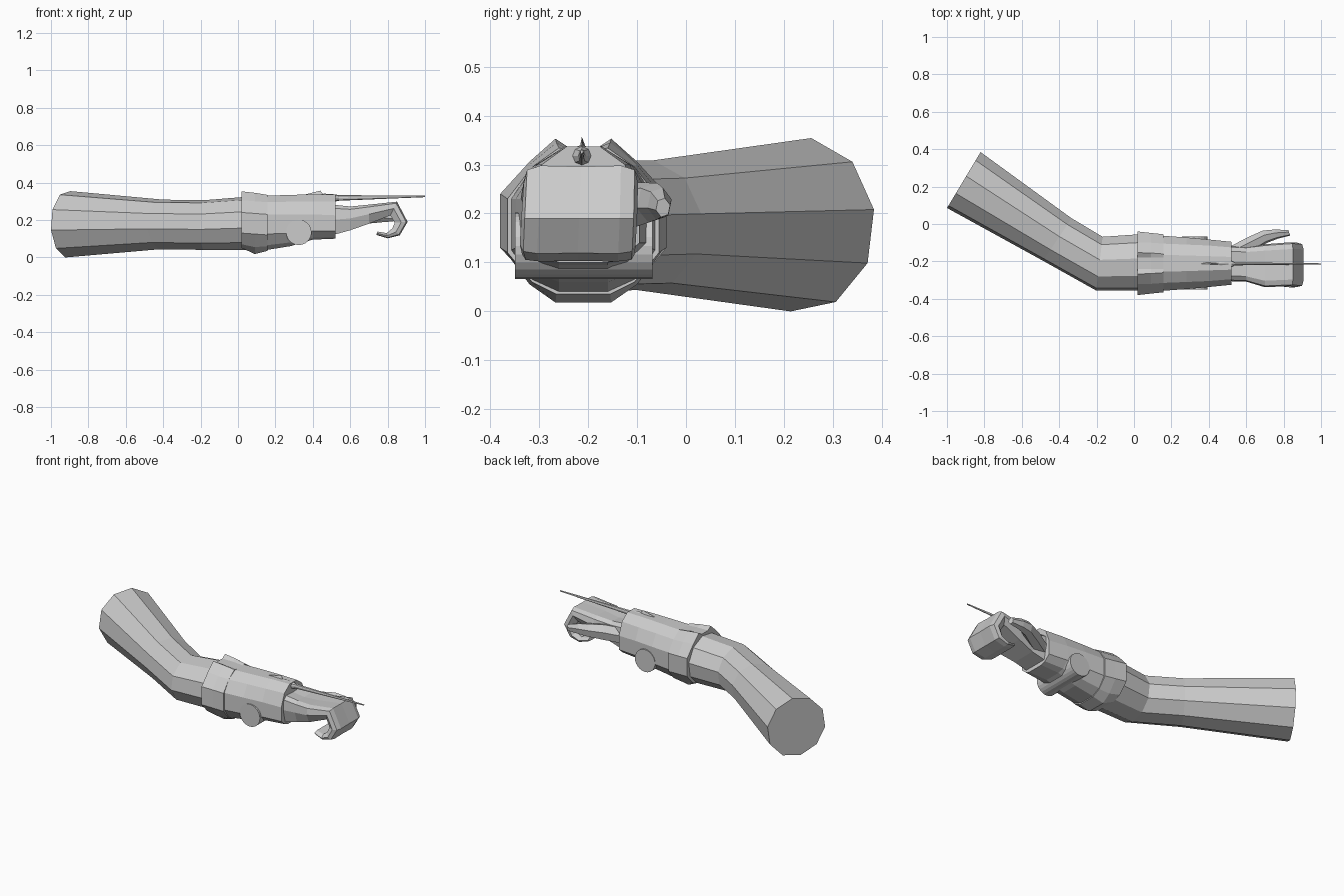
import bpy, bmesh, math
from mathutils import Vector


def loft(name, rings):
    """Skin a list of equal-length point rings and cap both ends."""
    bm = bmesh.new()
    vs = [[bm.verts.new(p) for p in r] for r in rings]
    n = len(rings[0])
    for a, b in zip(vs, vs[1:]):
        for i in range(n):
            j = (i + 1) % n
            bm.faces.new((a[i], a[j], b[j], b[i]))
    bm.faces.new(vs[0])
    bm.faces.new(vs[-1])
    bmesh.ops.recalc_face_normals(bm, faces=bm.faces[:])
    me = bpy.data.meshes.new(name)
    bm.to_mesh(me)
    bm.free()
    ob = bpy.data.objects.new(name, me)
    bpy.context.collection.objects.link(ob)
    return ob


def oval(c, side, hw, hz, n, phase=0):
    """Upright n-sided ring at c; side is the horizontal width direction."""
    w = Vector((side[0], side[1], 0)).normalized()
    out = []
    for i in range(n):
        a = math.radians(phase) + math.tau * i / n
        out.append(Vector(c) + w * hw * math.cos(a) + Vector((0, 0, hz * math.sin(a))))
    return out


def mirrored(x, half, yc=-0.21):
    """Ring at x from right-half (y offset, z) points, mirrored about yc."""
    return ([(x, yc + y, z) for y, z in half]
            + [(x, yc - y, z) for y, z in reversed(half)])


# Sleeve: upper arm, elbow and forearm
loft("sleeve", [
    oval((-0.91, 0.235, 0.177), (0.515, 0.857), 0.177, 0.179, 10, 10),
    oval((-0.41, -0.083, 0.176), (0.55, 0.83), 0.139, 0.134, 10, 10),
    oval((-0.185, -0.212, 0.173), (0.12, 1), 0.147, 0.134, 10, 10),
    oval((0.04, -0.205, 0.182), (0, 1), 0.153, 0.143, 10, 10)])

# Cuff band with a notched top
loft("cuff_band", [
    mirrored(0.02, [(0.03, 0.335), (0.057, 0.353), (0.11, 0.306), (0.17, 0.24),
                    (0.17, 0.13), (0.115, 0.07), (0.06, 0.05)]),
    mirrored(0.09, [(0.03, 0.335), (0.055, 0.345), (0.11, 0.30), (0.162, 0.235),
                    (0.162, 0.125), (0.11, 0.055), (0.057, 0.018)]),
    mirrored(0.158, [(0.03, 0.33), (0.05, 0.334), (0.105, 0.295), (0.155, 0.23),
                     (0.155, 0.12), (0.105, 0.06), (0.055, 0.035)])])

# Forearm bracer
loft("bracer", [
    mirrored(0.155, [(0.045, 0.33), (0.105, 0.295), (0.147, 0.23),
                     (0.147, 0.125), (0.105, 0.065), (0.05, 0.04)]),
    mirrored(0.28, [(0.042, 0.334), (0.10, 0.298), (0.138, 0.23),
                    (0.138, 0.13), (0.10, 0.08), (0.05, 0.06)]),
    mirrored(0.40, [(0.038, 0.337), (0.095, 0.30), (0.127, 0.23),
                    (0.127, 0.14), (0.09, 0.105), (0.05, 0.095)]),
    mirrored(0.52, [(0.034, 0.337), (0.085, 0.30), (0.115, 0.225),
                    (0.115, 0.14), (0.08, 0.11), (0.05, 0.10)])])

# Cross cylinder under the bracer
bpy.ops.mesh.primitive_cylinder_add(vertices=24, radius=0.068, depth=0.282,
                                    location=(0.325, -0.209, 0.134),
                                    rotation=(math.pi / 2, 0, 0))
bpy.context.object.name = "under_cylinder"

# Spike: short thick socket, then a long thin taper
loft("spike", [oval((x, -0.213, z), (0, 1), hw, hz, 8) for x, z, hw, hz in [
    (0.43, 0.325, 0.008, 0.008), (0.46, 0.322, 0.019, 0.019),
    (0.52, 0.318, 0.019, 0.019), (0.54, 0.318, 0.008, 0.015),
    (1.0, 0.326, 0.003, 0.004)]])

# Sight fin on top of the bracer
loft("sight_fin", [
    [(x, -0.213 - w, 0.325), (x, -0.213 + w, 0.325), (x, -0.213, z)]
    for x, w, z in [(0.36, 0.012, 0.337), (0.44, 0.006, 0.357), (0.455, 0.004, 0.337)]])


def hand_ring(o, i, y0, y1):
    """Section between an outer and inner (x, z) point, with cut corners."""
    def at(t, y):
        return (o[0] + (i[0] - o[0]) * t, y, o[1] + (i[1] - o[1]) * t)
    w = y1 - y0
    return [at(0.12, y0 + 0.03 * w), at(0, y0 + 0.15 * w), at(0.03, y0 + 0.5 * w),
            at(0, y1 - 0.15 * w), at(0.12, y1 - 0.03 * w), at(0.5, y1),
            at(1, y1 - 0.1 * w), at(1, y0 + 0.1 * w), at(0.5, y0)]


# Wrist, palm and closed fingers curling down and back
loft("hand", [hand_ring(*s) for s in [
    ((0.48, 0.285), (0.48, 0.112), -0.305, -0.115),
    ((0.60, 0.272), (0.60, 0.145), -0.308, -0.122),
    ((0.70, 0.282), (0.70, 0.18), -0.338, -0.108),
    ((0.85, 0.298), (0.815, 0.225), -0.332, -0.098),
    ((0.907, 0.19), (0.838, 0.185), -0.337, -0.10),
    ((0.865, 0.118), (0.825, 0.155), -0.34, -0.103),
    ((0.80, 0.102), (0.795, 0.13), -0.335, -0.105),
    ((0.74, 0.12), (0.745, 0.138), -0.325, -0.115)]])

# Thumb
loft("thumb", [oval((x, y, z), (-0.35, 1), w, h, 6, 15) for x, y, z, w, h in [
    (0.53, -0.155, 0.20, 0.04, 0.05), (0.62, -0.11, 0.215, 0.042, 0.05),
    (0.70, -0.068, 0.222, 0.036, 0.042), (0.76, -0.054, 0.22, 0.027, 0.034),
    (0.83, -0.047, 0.212, 0.016, 0.02)]])
